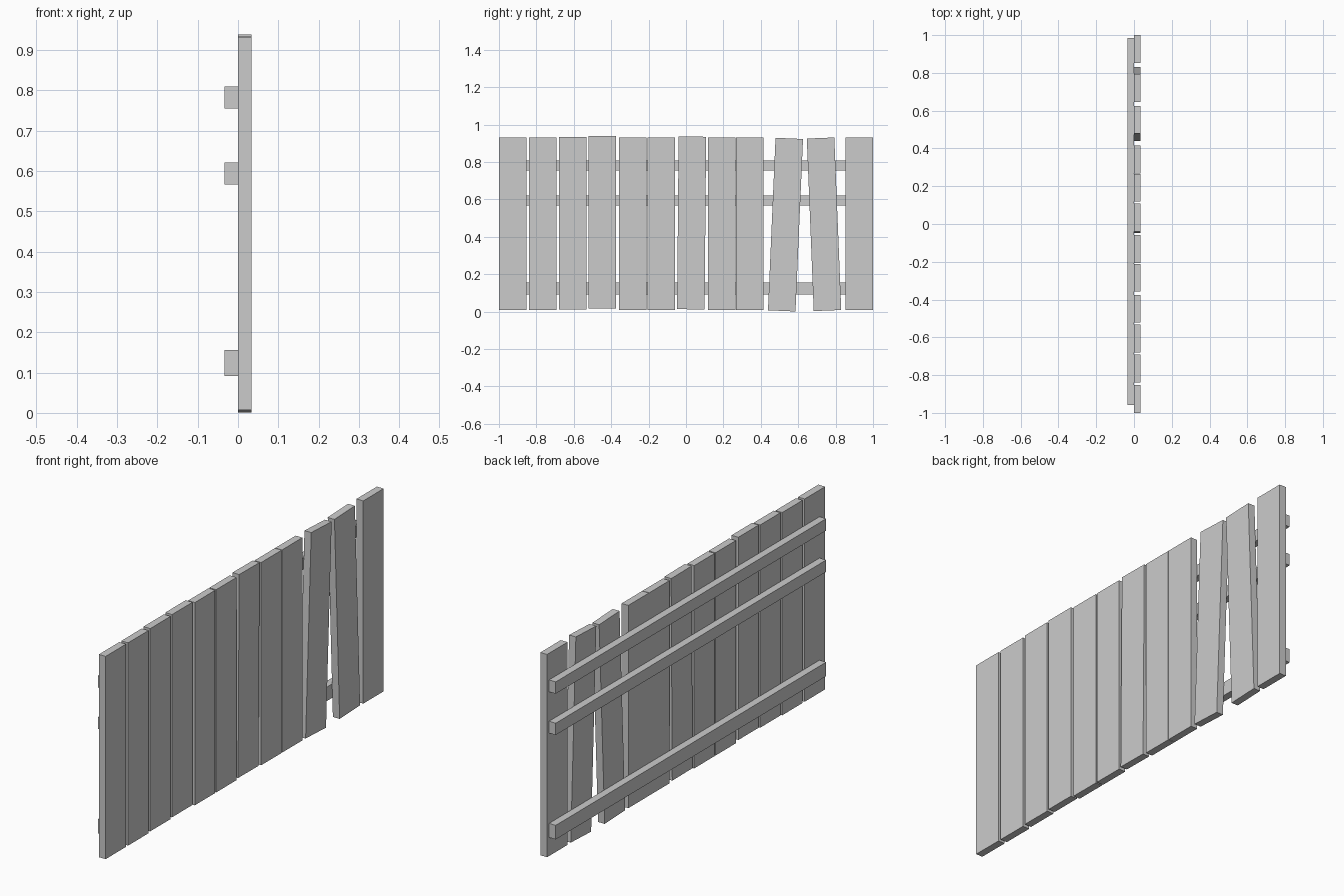
import bpy
from math import radians


def box(name, center, size, tilt=0.0):
    bpy.ops.mesh.primitive_cube_add(size=1, location=center,
                                    rotation=(radians(tilt), 0, 0))
    ob = bpy.context.object
    ob.name = name
    ob.scale = size
    return ob


# Upright planks: (centre y, centre z, tilt in degrees)
WIDTH, HEIGHT, THICK = 0.147, 0.923, 0.034
planks = [
    (-0.9265, 0.469, 0), (-0.765, 0.469, 0), (-0.606, 0.473, 0),
    (-0.449, 0.477, 0), (-0.285, 0.469, 0), (-0.132, 0.469, 0),
    (0.030, 0.474, -0.5), (0.192, 0.469, 0), (0.342, 0.469, 0),
    (0.532, 0.465, -2.5), (0.738, 0.467, 2.3), (0.9265, 0.469, 0),
]
for i, (y, z, tilt) in enumerate(planks, 1):
    box(f"plank_{i:02d}", (0.0165, y, z), (THICK, WIDTH, HEIGHT), tilt)

# Horizontal rails behind the planks: (name, bottom z, top z)
for name, z0, z1 in (("lower_rail", 0.092, 0.156),
                     ("middle_rail", 0.567, 0.621),
                     ("upper_rail", 0.755, 0.809)):
    box(name, (-0.017, 0.013, (z0 + z1) / 2), (0.034, 1.945, z1 - z0))
